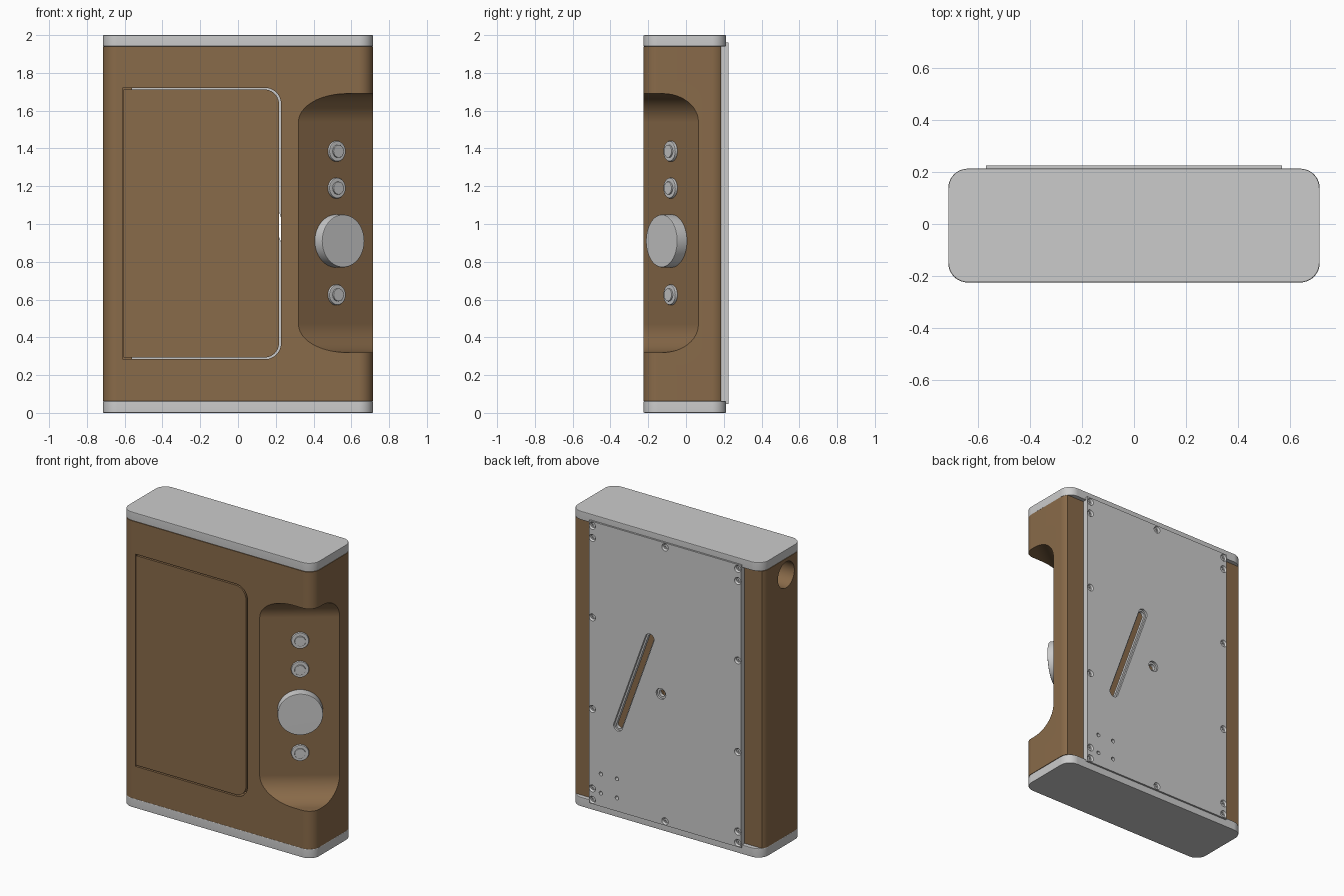
import bpy, bmesh, math
from mathutils import Vector, Matrix

if "Cube" in bpy.data.objects:
    bpy.data.objects.remove(bpy.data.objects["Cube"])

wood = bpy.data.materials.new("brown_wood")
wood.diffuse_color = (0.25, 0.145, 0.067, 1)
wood.use_nodes = True
wood.node_tree.nodes["Principled BSDF"].inputs["Base Color"].default_value = wood.diffuse_color
X, Y, Z = Vector((1, 0, 0)), Vector((0, 1, 0)), Vector((0, 0, 1))


def finish(name, bm, mat=None):
    bmesh.ops.recalc_face_normals(bm, faces=bm.faces)
    me = bpy.data.meshes.new(name)
    bm.to_mesh(me)
    bm.free()
    ob = bpy.data.objects.new(name, me)
    bpy.context.collection.objects.link(ob)
    if mat:
        me.materials.append(mat)
    return ob


def prism(name, pts, lo, hi, a, b, h, o=Vector(), mat=None):
    """Extrude a 2D outline (axes a, b) along axis h from lo to hi."""
    bm = bmesh.new()
    rings = [[bm.verts.new(o + a * p + b * q + h * t) for p, q in pts] for t in (lo, hi)]
    n = len(pts)
    for r in rings:
        bm.faces.new(r)
    for i in range(n):
        j = (i + 1) % n
        bm.faces.new((rings[0][i], rings[0][j], rings[1][j], rings[1][i]))
    return finish(name, bm, mat)


def rod(name, base, d, r, h, r2=None, seg=40, mat=None):
    bm = bmesh.new()
    d = d.normalized()
    m = Matrix.Translation(Vector(base) + d * h / 2) @ d.to_track_quat('Z', 'Y').to_matrix().to_4x4()
    bmesh.ops.create_cone(bm, cap_ends=True, segments=seg, radius1=r,
                          radius2=r if r2 is None else r2, depth=h, matrix=m)
    return finish(name, bm, mat)


def rounded(x0, x1, y0, y1, rl, rr, seg=10):
    """Rounded rectangle; rl / rr are left and right corner radii."""
    out = []
    for cx, cy, sx, sy, r, st in ((x1, y1, -1, -1, rr, 0), (x0, y1, 1, -1, rl, 90),
                                  (x0, y0, 1, 1, rl, 180), (x1, y0, -1, 1, rr, 270)):
        if r == 0:
            out.append((cx, cy))
            continue
        for i in range(seg + 1):
            t = math.radians(st + 90 * i / seg)
            out.append((cx + sx * r + r * math.cos(t), cy + sy * r + r * math.sin(t)))
    return out


def apply_mod(ob, mod):
    bpy.context.view_layer.objects.active = ob
    bpy.ops.object.modifier_apply(modifier=mod.name)


def cut(ob, cutter):
    m = ob.modifiers.new("cut", 'BOOLEAN')
    m.operation, m.solver, m.object = 'DIFFERENCE', 'EXACT', cutter
    apply_mod(ob, m)
    bpy.data.objects.remove(cutter)


def bevel(ob, w, seg=2):
    m = ob.modifiers.new("bevel", 'BEVEL')
    m.width, m.segments, m.limit_method, m.angle_limit = w, seg, 'ANGLE', math.radians(40)
    apply_mod(ob, m)
    return ob


# top and bottom caps
outline = rounded(-0.715, 0.715, -0.225, 0.213, 0.075, 0.075)
for name, lo, hi in (("bottom_cap", 0, 0.063), ("top_cap", 1.94, 2)):
    bevel(prism(name, outline, lo, hi, X, Y, Z), 0.006)

# wooden body: same outline, sliced flat at the rear and hollowed out
body = prism("body", outline, 0.063, 1.94, X, Y, Z, mat=wood)
cut(body, prism("c", rounded(-1, 1, 0.185, 0.5, 0, 0), -1, 3, X, Y, Z))
cavity = [(-0.56, 0.3), (-0.56, -0.17), (0.29, -0.17), (0.56, 0.02), (0.56, 0.3)]
cut(body, prism("c", cavity, 0.11, 1.89, X, Y, Z))

# diagonal thumb scoop on the front right corner
u = Vector((0.805, 0.593, 0)).normalized()
n = Vector((u.y, -u.x, 0))
o = Vector((0.32, -0.225, 0))
R, z0, z1 = 0.15, 0.32, 1.69
prof = [(0.5, z0)]
for k in range(13):
    t = math.radians(90 * k / 12)
    prof.append((R - R * math.sin(t), z0 + R - R * math.cos(t)))
prof += [(d, z0 + z1 - z) for d, z in reversed(prof)]
cut(body, prism("c", prof, -0.4, 0.9, n, Z, u, o))

# door opening and side socket hole
cut(body, prism("c", rounded(-0.612, 0.228, 0.284, 1.721, 0, 0.085), -0.4, -0.165, X, Z, Y))
cut(body, rod("c", (-0.9, -0.05, 1.83), X, 0.088, 0.5))
door = prism("front_door", rounded(-0.605, 0.217, 0.293, 1.712, 0, 0.077),
             -0.225, -0.175, X, Z, Y, mat=wood)
socket = rod("side_socket", (-0.54, -0.05, 1.83), -X, 0.065, 0.08)
cut(socket, rod("c", (-0.7, -0.05, 1.83), X, 0.045, 0.13))

# buttons and knob standing on the scoop floor
spot = o + u * 0.248
for i, z in enumerate((1.385, 1.19, 0.625)):
    p = spot + Z * z
    bevel(rod(f"button_collar_{i}", p - n * 0.02, n, 0.055, 0.035), 0.008)
    bevel(rod(f"button_{i}", p, n, 0.034, 0.024), 0.003)
bevel(rod("knob", spot + Z * 0.91 - n * 0.01, n, 0.14, 0.075, seg=64), 0.006)

# back plate with stepped slot, screw sinks and small holes
plate = prism("back_plate", rounded(-0.57, 0.57, 0.047, 1.96, 0, 0), 0.188, 0.225, X, Z, Y)


def slot(r, lo, hi):
    top, bot = Vector((0.115, 0, 1.28)), Vector((0.352, 0, 0.625))
    a = (top - bot).normalized()
    L = (top - bot).length
    return prism("c", rounded(-r, L + r, -r, r, r * 0.999, r * 0.999, 8), lo, hi, a, Y.cross(a), Y, bot)


cut(plate, slot(0.033, 0.21, 0.3))
cut(plate, slot(0.022, 0.1, 0.3))
cut(plate, rod("c", (0.03, 0.212, 0.93), Y, 0.036, 0.1, seg=24))
cut(plate, rod("c", (0.03, 0.1, 0.93), Y, 0.022, 0.2, seg=24))
for x in (0.36, 0.48):
    for z in (0.137, 0.267):
        cut(plate, rod("c", (x, 0.1, z), Y, 0.013, 0.2, seg=16))
screws = [(s * 0.545, z) for s in (-1, 1) for z in (0.075, 0.152, 0.69, 1.31, 1.848, 1.93)]
for i, (x, z) in enumerate(screws + [(0, 0.075), (0, 1.93)]):
    cut(plate, rod("c", (x, 0.205, z), Y, 0.012, 0.021, 0.0245, seg=20))
    head = rod(f"screw_{i}", (x, 0.2, z), Y, 0.016, 0.014, seg=20)
    cut(head, rod("c", (x, 0.208, z), Y, 0.008, 0.02, seg=6))

# smooth shading on curved surfaces, clean normals on flats
for ob in list(bpy.context.scene.objects):
    bpy.ops.object.select_all(action='DESELECT')
    ob.select_set(True)
    bpy.context.view_layer.objects.active = ob
    bpy.ops.object.shade_smooth_by_angle(angle=math.radians(30))
    w = ob.modifiers.new("normals", 'WEIGHTED_NORMAL')
    w.keep_sharp = True
